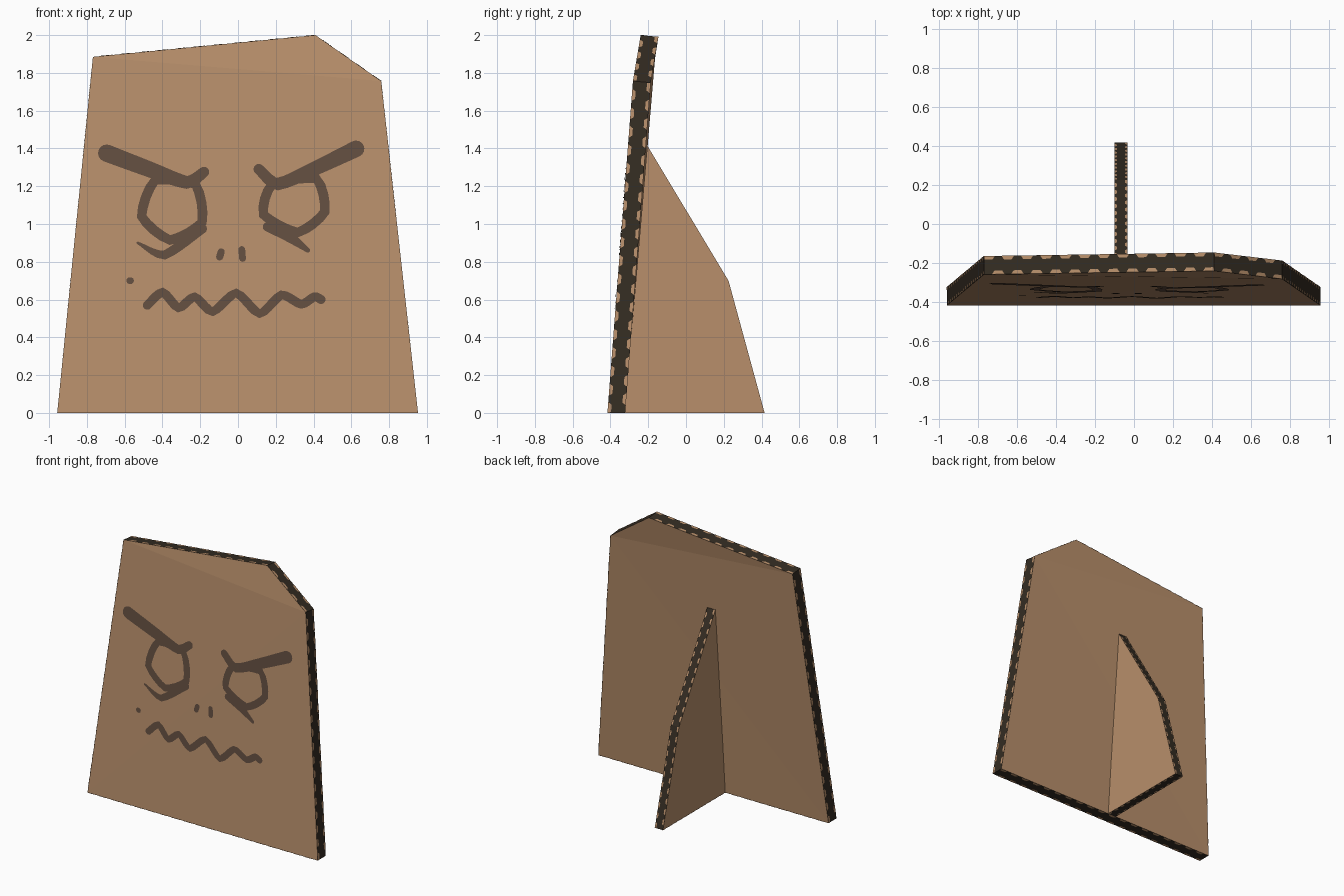
import bpy, bmesh, math
from mathutils import Vector
from mathutils.bvhtree import BVHTree

if "Cube" in bpy.data.objects:
    bpy.data.objects.remove(bpy.data.objects["Cube"])


def material(name, rgb):
    m = bpy.data.materials.new(name)
    m.diffuse_color = (*rgb, 1)
    m.use_nodes = True
    m.node_tree.nodes["Principled BSDF"].inputs["Base Color"].default_value = m.diffuse_color
    return m


CARD = material("cardboard_tan", (0.48, 0.275, 0.147))
CORE = material("corrugated_dark", (0.034, 0.025, 0.016))
INK = material("painted_brown", (0.125, 0.077, 0.052))


def make(name, bm, mats):
    me = bpy.data.meshes.new(name)
    bm.to_mesh(me)
    bm.free()
    for m in mats:
        me.materials.append(m)
    ob = bpy.data.objects.new(name, me)
    bpy.context.collection.objects.link(ob)
    return ob


def board(name, near, far, tris, open_sides, period):
    """Cardboard sheet: two tan faces, dark cut edges with tan flute bumps."""
    bm = bmesh.new()
    a = [bm.verts.new(p) for p in near]
    b = [bm.verts.new(p) for p in far]
    n = len(near)
    for t in tris:
        bm.faces.new([a[i] for i in t])
        bm.faces.new([b[i] for i in reversed(t)])
    for i in range(n):
        j = (i + 1) % n
        f = bm.faces.new([a[j], a[i], b[i], b[j]])
        f.material_index = 1
    bmesh.ops.recalc_face_normals(bm, faces=bm.faces[:])
    make(name, bm, [CARD, CORE])

    # alternating tan bumps along both rims of each visible cut edge
    bm = bmesh.new()
    for i in open_sides:
        j = (i + 1) % n
        p0, p1, q0, q1 = [Vector(v) for v in (near[i], near[j], far[i], far[j])]
        out = (q0 - p0).cross(p1 - p0).normalized()
        mid = sum((Vector(v) for v in near), Vector()) / n
        if out.dot((p0 + p1) / 2 - mid) < 0:
            out.negate()
        count = max(2, round((p1 - p0).length / period))

        def at(t, w):
            t = min(max(t / count, 0), 1)
            return p0.lerp(p1, t).lerp(q0.lerp(q1, t), w) + out * 0.0015

        for k in range(count):
            for c, w0, w1 in ((k + 0.25, 0, 0.2), (k + 0.75, 1, 0.8)):
                pts = [at(c - 0.33, w0), at(c + 0.33, w0), at(c + 0.2, w1), at(c - 0.2, w1)]
                f = bm.faces.new([bm.verts.new(p) for p in pts])
                f.normal_update()
                if f.normal.dot(out) < 0:
                    f.normal_flip()
    make(name + "_flutes", bm, [CARD])


# leaning front panel, with a slightly bent clipped top corner
front = [(-0.957, -0.416, 0), (0.953, -0.416, 0), (0.758, -0.281, 1.757),
         (0.41, -0.24, 2.0), (-0.768, -0.258, 1.885)]
back = [(x, y + 0.094, z - (0.009 if z > 0 else 0)) for x, y, z in front]
panel_tris = [(0, 1, 2), (0, 2, 4), (4, 2, 3)]
board("front_panel", front, back, panel_tris, range(5), 0.1)

# upright brace behind the panel
prof = [(-0.325, 0), (0.416, 0), (0.225, 0.7), (-0.205, 1.415)]
board("rear_brace", [(-0.033, y, z) for y, z in prof], [(-0.1, y, z) for y, z in prof],
      [(0, 1, 2), (0, 2, 3)], range(3), 0.07)

# painted face: ribbons projected on the panel front
surface = BVHTree.FromPolygons([Vector(v) for v in front], panel_tris)


def on_panel(p):
    hit = surface.ray_cast(Vector((p.x, -2, p.y)), Vector((0, 1, 0)))[0]
    return hit + Vector((0, -0.004, 0))


def smooth(pts, closed, steps):
    """Catmull-Rom through (x, z, half width) points."""
    n = len(pts)
    get = (lambda i: pts[i % n]) if closed else (lambda i: pts[min(max(i, 0), n - 1)])
    res = []
    for i in range(n if closed else n - 1):
        p, q, r, s = (get(i + d) for d in (-1, 0, 1, 2))
        for k in range(steps):
            t = k / steps
            spl = 0.5 * (2 * q + (r - p) * t + (2 * p - 5 * q + 4 * r - s) * t * t
                         + (3 * q - p - 3 * r + s) * t ** 3)
            res.append(spl.lerp(q.lerp(r, t), 0.4))
    if not closed:
        res.append(pts[-1])
    return res


def stroke(name, pts, widths, closed=False, steps=5):
    """Painted line; points in hundredths, widths as half widths."""
    if not isinstance(widths, (list, tuple)):
        widths = [widths] * len(pts)
    line = smooth([Vector((x / 100, z / 100, w)) for (x, z), w in zip(pts, widths)], closed, steps)
    n = len(line)
    bm = bmesh.new()
    rails = []
    for i, p in enumerate(line):
        prv = line[i - 1] if closed or i else p
        nxt = line[(i + 1) % n] if closed or i < n - 1 else p
        d = (nxt - prv).to_2d().normalized()
        side = Vector((-d.y, d.x)) * p.z
        c = p.to_2d()
        rails.append([bm.verts.new(on_panel(c + side)), bm.verts.new(on_panel(c - side))])
        if not closed and i in (0, n - 1):      # round cap
            s = -1 if i == 0 else 1
            arc = [on_panel(c + side * math.cos(a) + d * s * p.z * math.sin(a))
                   for a in [math.pi * k / 8 for k in range(1, 8)]]
            bm.faces.new([rails[-1][0]] + [bm.verts.new(v) for v in arc] + [rails[-1][1]])
    for i in range(n if closed else n - 1):
        (a, b), (c, d) = rails[i], rails[(i + 1) % n]
        bm.faces.new([a, b, d, c])
    for f in bm.faces:
        f.normal_update()
        if f.normal.y > 0:
            f.normal_flip()
    make(name, bm, [INK])


# left eye
stroke("left_brow", [(-69.5, 137.5), (-47, 129), (-27, 122), (-18, 127.5)],
       [0.046, 0.042, 0.034, 0.028])
stroke("left_eye_ring", [(-44, 123), (-51, 104), (-36, 91.5), (-19, 101), (-22.5, 121)], 0.026, True, 4)
stroke("left_eye_bag", [(-53, 90), (-39, 83.5), (-19, 97.5)], [0.007, 0.024, 0.026])
# right eye
stroke("right_brow", [(62.5, 139.8), (42, 130), (21, 121), (11, 129)], [0.044, 0.038, 0.032, 0.028])
stroke("right_eye_ring", [(18, 121), (41.5, 124), (46, 106.5), (31.5, 95.5), (13.5, 105)], 0.026, True, 4)
stroke("right_eye_bag", [(15.5, 98.5), (26, 94), (37, 86)], [0.024, 0.03, 0.012])
# nostrils, freckle and zigzag mouth
stroke("left_nostril", [(-8.9, 85.2), (-9.7, 82.6)], 0.019)
stroke("right_nostril", [(2, 86.5), (2.4, 81.8)], 0.018)
stroke("freckle", [(-57.3, 70), (-56.9, 70)], 0.018)
stroke("mouth", [(-48, 57), (-40, 64), (-31.5, 55.5), (-23, 61.5), (-13.5, 53.5), (-1, 63.5),
                 (11.5, 52.5), (23, 62.5), (33.5, 57.5), (40.5, 61.5), (44, 60)], 0.024)
